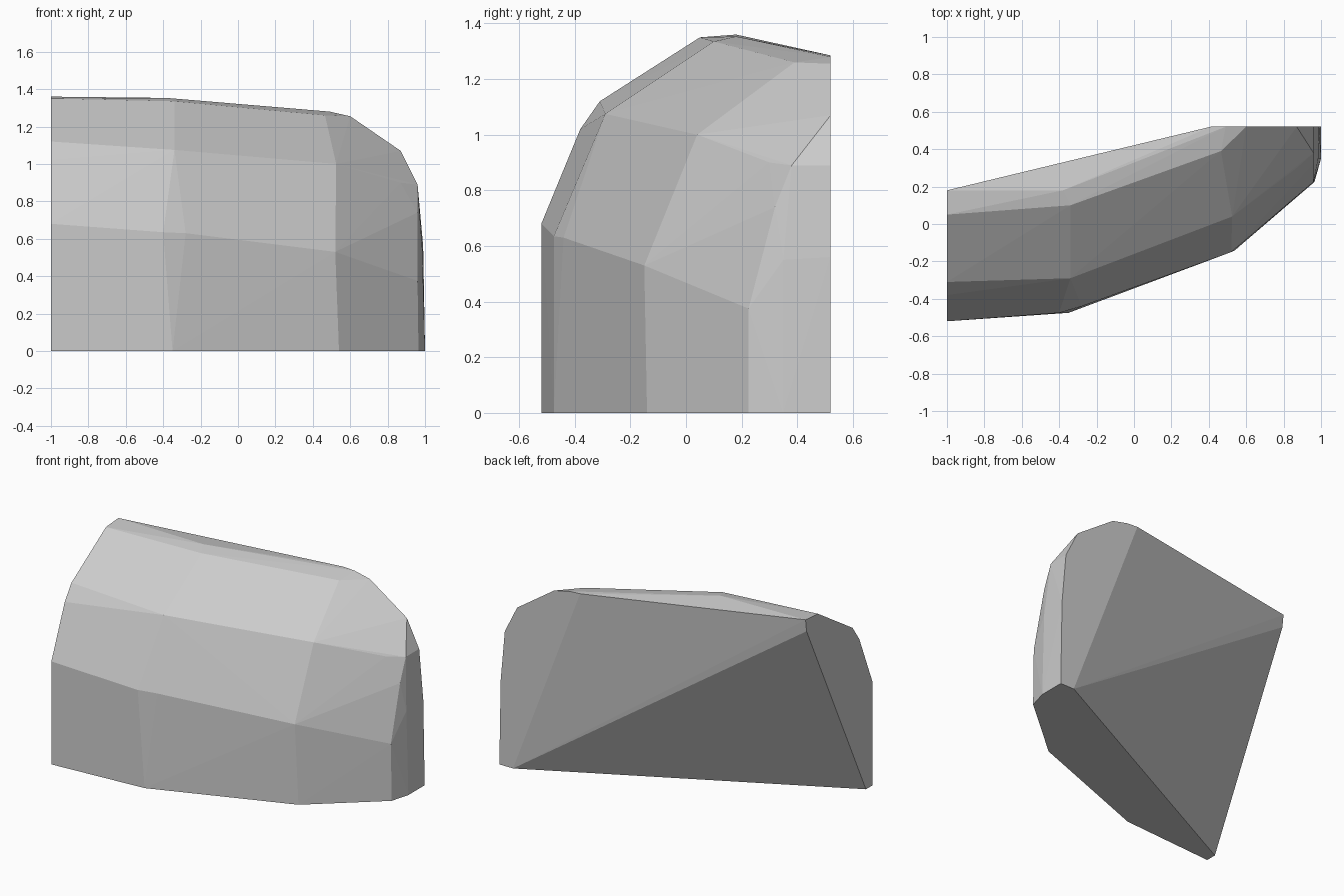
import bpy
import bmesh

default_cube = bpy.data.objects.get("Cube")
if default_cube:
    bpy.data.objects.remove(default_cube, do_unlink=True)


def make_material(name, colour):
    material = bpy.data.materials.new(name)
    material.use_nodes = True
    material.diffuse_color = colour
    material.node_tree.nodes["Principled BSDF"].inputs["Base Color"].default_value = colour
    return material


def hull_object(name, sections, material):
    """Wrap a faceted convex skin around a list of cross-sections."""
    bm = bmesh.new()
    for section in sections:
        for point in section:
            bm.verts.new(point)
    result = bmesh.ops.convex_hull(bm, input=bm.verts[:])
    leftovers = set(result["geom_interior"]) | set(result["geom_unused"])
    loose = [v for v in leftovers if isinstance(v, bmesh.types.BMVert) and v.is_valid]
    bmesh.ops.delete(bm, geom=loose, context="VERTS")
    bmesh.ops.recalc_face_normals(bm, faces=bm.faces[:])
    mesh = bpy.data.meshes.new(name)
    bm.to_mesh(mesh)
    bm.free()
    mesh.materials.append(material)
    obj = bpy.data.objects.new(name, mesh)
    bpy.context.collection.objects.link(obj)
    return obj


# Flat cut end on the right: (y, z) profile
END_X = -1
right_end = [(END_X, y, z) for y, z in (
    (-.45, 0), (-.52, 0), (-.52, .68), (-.38, 1.02),
    (-.31, 1.12), (.05, 1.35), (.18, 1.36), (.17, 1.28))]

# Flat cut end at the back: (x, z) profile
END_Y = .52
back_end = [(x, END_Y, z) for x, z in (
    (.9, 0), (1, 0), (.99, .56), (.96, .89), (.87, 1.07),
    (.6, 1.255), (.49, 1.28), (.41, 1.285))]

# Bent rows of the curved shell between the two ends, each from the base up
front_row = [(-.35, -.475, 0), (-.4, -.475, .635), (-.28, -.44, .63),
             (-.34, -.29, 1.075), (-.34, .1, 1.335), (-.38, .18, 1.353)]
corner_row = [(.54, -.14, 0), (.52, -.15, .53), (.525, .04, 1), (.465, .39, 1.26)]
side_row = [(.965, .225, 0), (.96, .225, .375), (.96, .32, .74),
            (.87, .3, .9), (.96, .38, .89)]
rear_row = [(1, .35, 0), (.985, .35, .55)]

grey = make_material("plain grey", (.6, .6, .6, 1))
hull_object("curved_block", [right_end, front_row, corner_row,
                             side_row, rear_row, back_end], grey)
